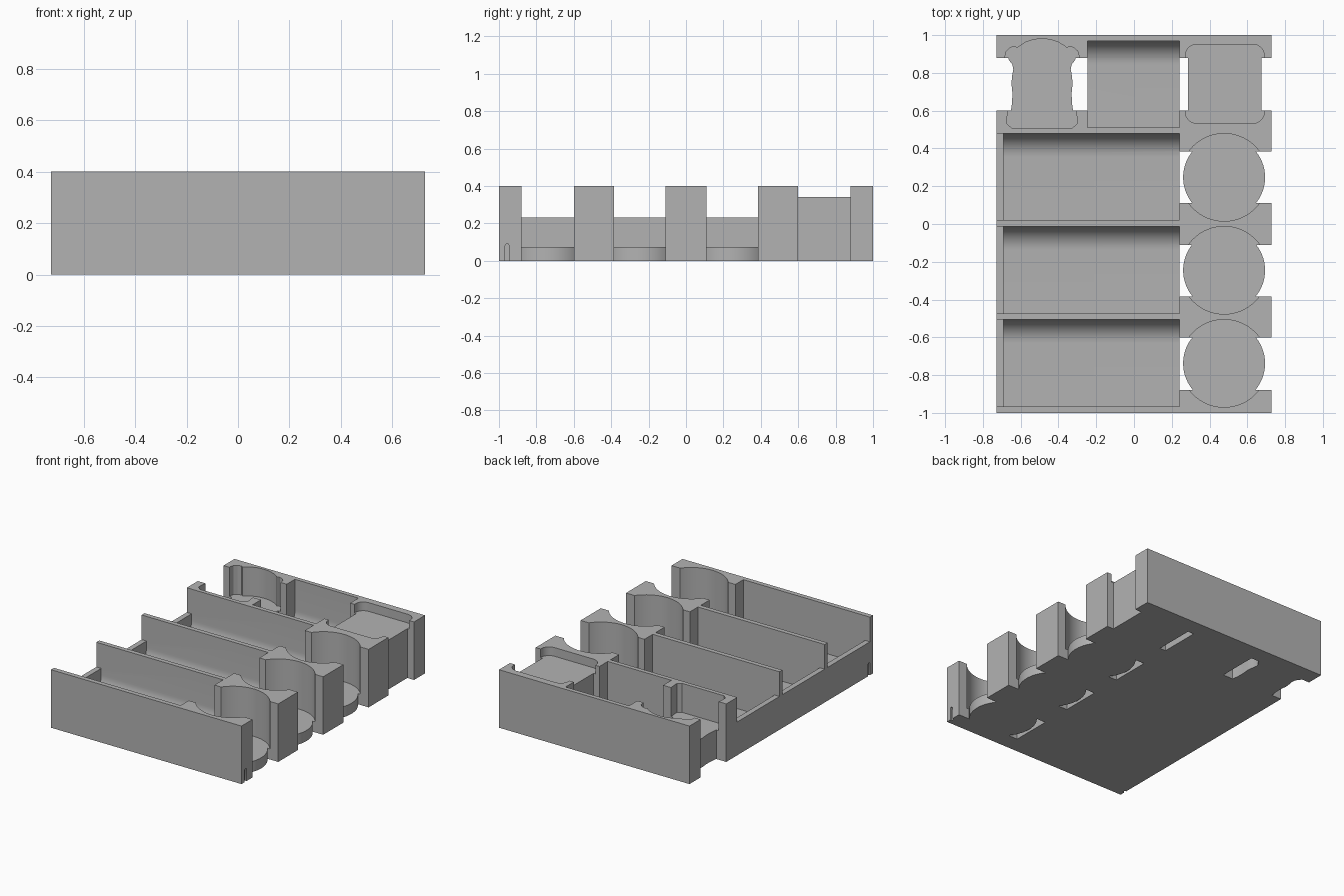
import bpy, bmesh, math
from mathutils import Vector

if "Cube" in bpy.data.objects:
    bpy.data.objects.remove(bpy.data.objects["Cube"])

grey = bpy.data.materials.new("plain grey")
grey.diffuse_color = (0.45, 0.45, 0.45, 1)
grey.use_nodes = True
grey.node_tree.nodes["Principled BSDF"].inputs["Base Color"].default_value = grey.diffuse_color


def prism(name, pts, lo, hi, axis="z"):
    """Extrude a 2D outline along z (x, y points) or along x (y, z points)."""
    bm = bmesh.new()
    vs = [bm.verts.new((p[0], p[1], lo) if axis == "z" else (lo, p[0], p[1])) for p in pts]
    face = bm.faces.new(vs)
    geo = bmesh.ops.extrude_face_region(bm, geom=[face])["geom"]
    move = Vector((0, 0, hi - lo)) if axis == "z" else Vector((hi - lo, 0, 0))
    bmesh.ops.translate(bm, vec=move, verts=[g for g in geo if isinstance(g, bmesh.types.BMVert)])
    bmesh.ops.recalc_face_normals(bm, faces=bm.faces)
    me = bpy.data.meshes.new(name)
    bm.to_mesh(me)
    bm.free()
    ob = bpy.data.objects.new(name, me)
    bpy.context.collection.objects.link(ob)
    return ob


def rect(x0, x1, y0, y1):
    return [(x0, y0), (x1, y0), (x1, y1), (x0, y1)]


def circle(cx, cy, r, n=64):
    return [(cx + r * math.cos(math.tau * i / n), cy + r * math.sin(math.tau * i / n)) for i in range(n)]


def round_rect(cx, cy, hx, hy, r, n=8):
    pts = []
    for k, (sx, sy) in enumerate([(1, 1), (-1, 1), (-1, -1), (1, -1)]):
        for i in range(n + 1):
            a = math.pi / 2 * (k + i / n)
            pts.append((cx + sx * (hx - r) + r * math.cos(a), cy + sy * (hy - r) + r * math.sin(a)))
    return pts


def loaf(grow):
    """Bread-slice outline: half profile mirrored about its centre line."""
    half = [(.04, .966), (.08, .953), (.11, .934), (.128, .922), (.145, .928), (.162, .925), (.175, .912),
            (.18, .893), (.175, .872), (.157, .85), (.152, .825), (.158, .79), (.162, .75), (.157, .70),
            (.158, .65), (.165, .60), (.17, .56), (.17, .54), (.16, .53)]
    full = [(0, .97)] + half + [(-x, y) for x, y in reversed(half)]
    # push each point outwards along the outline normal
    out = []
    for i, p in enumerate(full):
        t = Vector(full[(i + 1) % len(full)]) - Vector(full[i - 1])
        n = Vector((-t.y, t.x)).normalized() * grow
        out.append((p[0] - .487 + n.x, p[1] - .005 + n.y))
    return out


tray = prism("tray", rect(-.727, .727, -1, 1), 0, .4)
bpy.context.view_layer.objects.active = tray


def combine(other, op):
    m = tray.modifiers.new("cut", "BOOLEAN")
    m.operation, m.object, m.solver = op, other, "EXACT"
    bpy.ops.object.modifier_apply(modifier=m.name)
    me = other.data
    bpy.data.objects.remove(other)
    bpy.data.meshes.remove(me)


def cut(*args):
    combine(prism("cutter", *args), "DIFFERENCE")


# card troughs: flat floor with a curved back edge
FLOOR, R = .06, .125
troughs = [(-.967, -.505, -.69), (-.473, -.012, -.69), (.02, .48, -.69), (.51, .97, -.245)]
for y0, y1, x0 in troughs:
    arc = [(y1 - R + R * math.sin(a), FLOOR + R - R * math.cos(a))
           for a in [math.pi / 2 * i / 12 for i in range(13)]]
    cut([(y0, .5), (y0, FLOOR)] + arc + [(y1, .5)], x0, .24, "x")
    # low left wall
    if x0 < -.5:
        cut(rect(-.8, -.68, y0, y1), .23, .5)

# finger gaps through the right side and the back left corner
for y0, y1 in [(-.88, -.6), (-.385, -.11), (.11, .385), (.6, .88)]:
    cut(rect(.24, .8, y0, y1), -.1, .5)
cut(rect(-.8, -.245, .6, .88), -.1, .5)

# token pockets: raised base bridging each gap, then a slightly wider recess above it
pockets = [(circle(.477, y, .217), circle(.477, y, .232), .073) for y in (-.738, -.245, .247)]
pockets.append((round_rect(.481, .742, .195, .195, .045), round_rect(.481, .742, .209, .209, .06), .34))
pockets.append((loaf(0), loaf(.016), .2))
for base, recess, top in pockets:
    combine(prism("base", base, 0, top + .01), "UNION")
    cut(recess, top, .5)

# small notches in the front corners of both sides
notch = [(-.967, -.01), (-.945, -.01), (-.945, .08), (-.95, .09), (-.962, .09), (-.967, .08)]
cut(notch, .715, .8, "x")
cut(notch, -.8, -.715, "x")

tray.data.materials.clear()
tray.data.materials.append(grey)
for p in tray.data.polygons:
    p.material_index = 0
tray.select_set(True)
bpy.ops.object.shade_smooth_by_angle(angle=math.radians(30))
